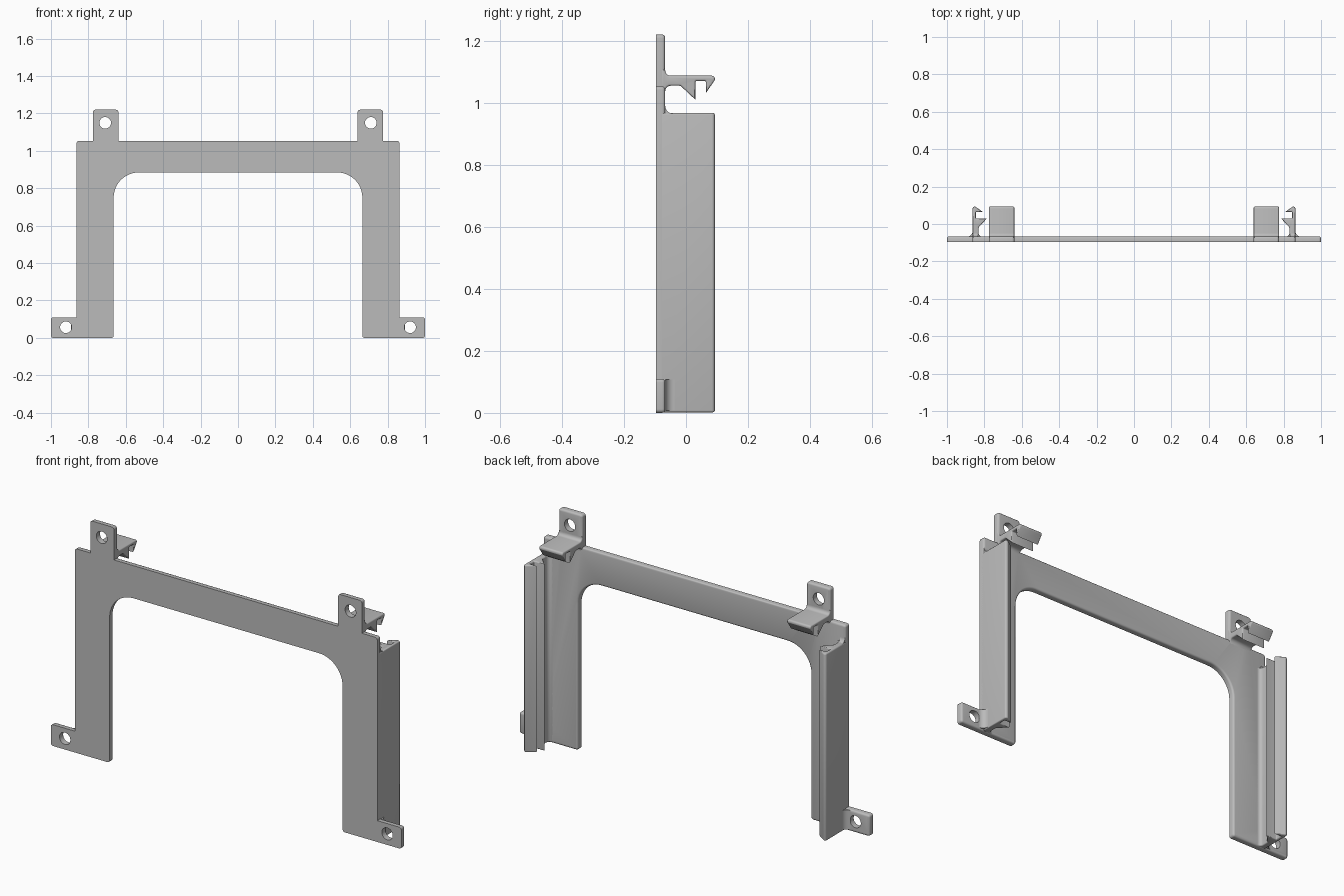
import bpy, bmesh, math
from mathutils import Vector

cube = bpy.data.objects.get("Cube")
if cube:
    bpy.data.objects.remove(cube, do_unlink=True)

grey = bpy.data.materials.new("grey plastic")
grey.use_nodes = True
grey.diffuse_color = (0.5, 0.5, 0.5, 1)
grey.node_tree.nodes["Principled BSDF"].inputs["Base Color"].default_value = (0.5, 0.5, 0.5, 1)

FRONT, BACK = -0.097, -0.067
CLIP_TOP, EDGE = 0.967, 0.863


def rounded(points):
    """Turn (u, v, radius) corners into a polyline with arcs."""
    out = []
    for i, (u, v, r) in enumerate(points):
        p = Vector((u, v))
        if r == 0:
            out.append(p)
            continue
        a = (Vector(points[i - 1][:2]) - p).normalized()
        b = (Vector(points[(i + 1) % len(points)][:2]) - p).normalized()
        half = a.angle(b) / 2
        centre = p + (a + b).normalized() * (r / math.sin(half))
        start = p + a * (r / math.tan(half)) - centre
        end = p + b * (r / math.tan(half)) - centre
        steps = 12 if r > 0.1 else 5
        sweep = start.angle_signed(end)
        for k in range(steps + 1):
            t = -sweep * k / steps
            out.append(centre + Vector((start.x * math.cos(t) - start.y * math.sin(t),
                                        start.x * math.sin(t) + start.y * math.cos(t))))
    return out


def prism(name, points, place, low, high, bevel=0.0, both=True):
    """Extrude a profile; place(u, v, w) gives the 3D position. Caps may be rounded."""
    bm = bmesh.new()
    outline = rounded(points)
    rings = [[bm.verts.new(place(p.x, p.y, w)) for p in outline] for w in (low, high)]
    caps = [bm.faces.new(ring) for ring in rings]
    n = len(outline)
    for i in range(n):
        j = (i + 1) % n
        bm.faces.new((rings[0][i], rings[0][j], rings[1][j], rings[1][i]))
    bmesh.ops.recalc_face_normals(bm, faces=bm.faces[:])
    if bevel:
        edges = [e for cap in (caps if both else caps[1:]) for e in cap.edges]
        bmesh.ops.bevel(bm, geom=edges, offset=bevel, segments=3, profile=0.5,
                        affect='EDGES', clamp_overlap=False)
    mesh = bpy.data.meshes.new(name)
    bm.to_mesh(mesh)
    bm.free()
    mesh.materials.append(grey)
    obj = bpy.data.objects.new(name, mesh)
    bpy.context.collection.objects.link(obj)
    return obj


def smooth(obj):
    bpy.ops.object.select_all(action='DESELECT')
    bpy.context.view_layer.objects.active = obj
    obj.select_set(True)
    bpy.ops.object.shade_smooth_by_angle(angle=math.radians(35))


# Arch-shaped mounting plate with foot tabs and top tabs
c = 0.012
half = [(0.665, 0.885, 0.135), (0.665, 0, c), (1, 0, c), (1, 0.11, c), (EDGE, 0.11, 0),
        (EDGE, 1.053, c), (0.775, 1.053, 0), (0.775, 1.22, c), (0.64, 1.22, c), (0.64, 1.053, 0)]
outline = half + [(-x, z, r) for x, z, r in reversed(half)]
plate = prism("mounting_plate", outline, lambda u, v, w: (u, w, v), FRONT, BACK, 0.01, both=False)

# Screw holes
for side in (1, -1):
    for x, z in ((0.71, 1.15), (0.92, 0.057)):
        bpy.ops.mesh.primitive_cylinder_add(vertices=32, radius=0.031, depth=0.2,
                                            location=(side * x, BACK, z),
                                            rotation=(math.pi / 2, 0, 0))
        cutter = bpy.context.object
        cutter.name = "hole_cutter"
        cut = plate.modifiers.new("screw hole", 'BOOLEAN')
        cut.operation = 'DIFFERENCE'
        cut.solver = 'EXACT'
        cut.object = cutter
        bpy.context.view_layer.objects.active = plate
        bpy.ops.object.modifier_apply(modifier=cut.name)
        bpy.data.objects.remove(cutter, do_unlink=True)
smooth(plate)

# Snap clip section: depth y against inset from the outer face
catch = [(0.093, 0, 0.01), (0.093, 0.014, 0.004), (0.064, 0.056, 0), (0.064, 0.017, 0.004),
         (0.03, 0.017, 0.004), (0.03, 0.077, 0), (-0.018, 0.032, 0.012),
         (BACK, 0.032, 0.018), (BACK, 0.054, 0), (-0.083, 0.054, 0)]
side_section = [(-0.083, 0, 0)] + catch
top_section = [(-0.083, -0.022, 0), (BACK, -0.022, 0), (BACK, 0, 0.018)] + catch

# Concave corner fillet section
fillet = [(-0.01, -0.01, 0), (1, -0.01, 0), (1, 0, 0), (0, 0, 1), (0, 1, 0), (-0.01, 1, 0)]


def fillet_section(r):
    return [(u * r, v * r, q * r * 0.98) for u, v, q in fillet]


for side, word in ((1, "left"), (-1, "right")):
    # Upright clip rail along the outer edge of each leg
    smooth(prism(word + "_side_clip", side_section,
                 lambda u, v, w: (side * (EDGE - v), u, w), 0.002, CLIP_TOP, 0.006))
    # Short clip arm behind each top tab
    smooth(prism(word + "_top_clip", top_section,
                 lambda u, v, w: (side * w, u, 1.087 - v), 0.64, 0.775, 0.006))
    # Fillets where the rail meets the plate above and the foot tab outside
    smooth(prism(word + "_rail_top_fillet", fillet_section(0.025),
                 lambda u, v, w: (side * w, BACK + u, CLIP_TOP - 0.002 + v), EDGE - 0.03, EDGE - 0.002))
    smooth(prism(word + "_foot_fillet", fillet_section(0.03),
                 lambda u, v, w: (side * (EDGE + u), BACK + v, w), 0.008, 0.108))
